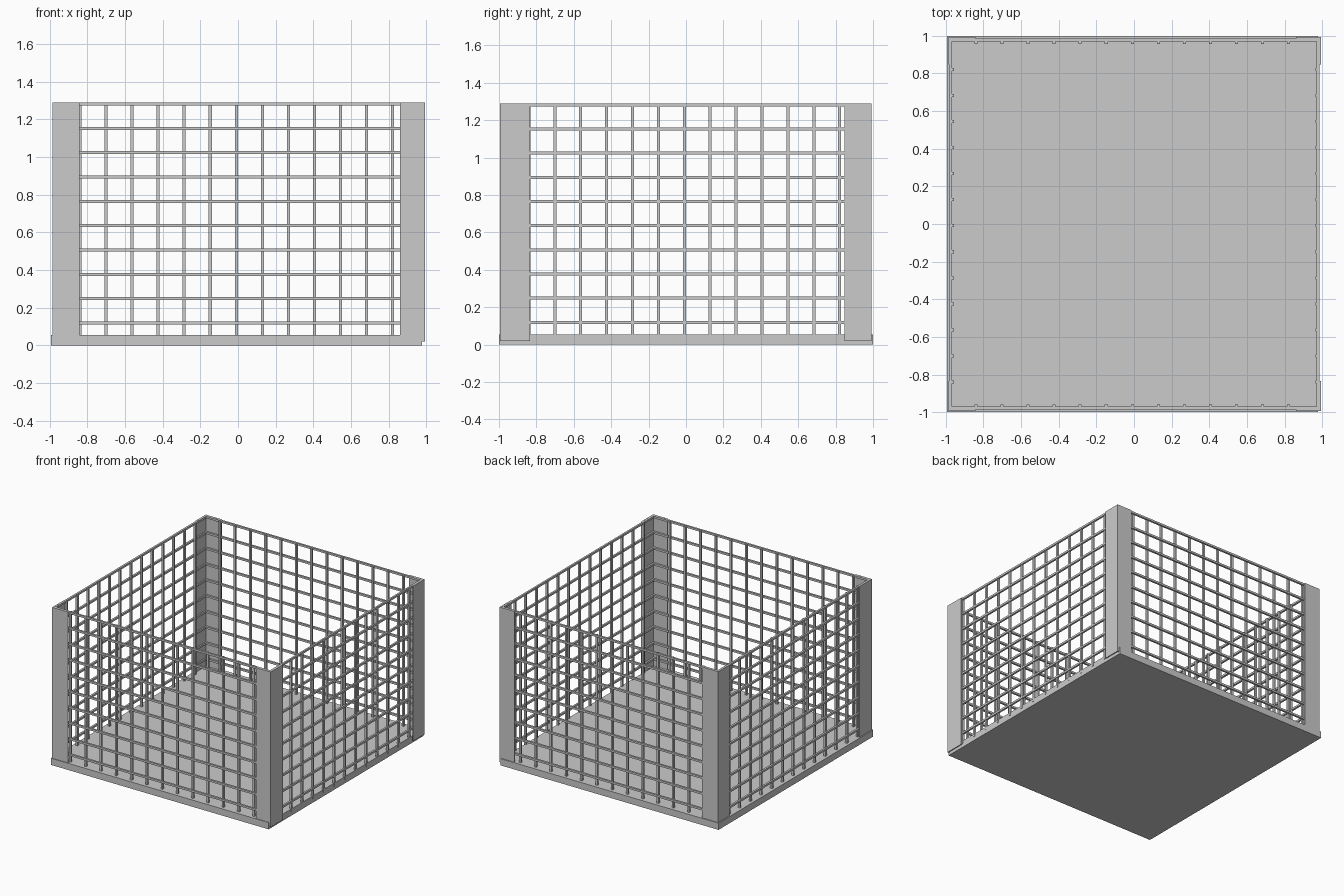
import bpy, bmesh

if "Cube" in bpy.data.objects:
    bpy.data.objects.remove(bpy.data.objects["Cube"])

def boxes(name, spans):
    """One object made of axis-aligned boxes given as (x0, x1, y0, y1, z0, z1)."""
    bm = bmesh.new()
    for x0, x1, y0, y1, z0, z1 in spans:
        verts = bmesh.ops.create_cube(bm, size=1)["verts"]
        for v in verts:
            v.co = (x0 if v.co.x < 0 else x1,
                    y0 if v.co.y < 0 else y1,
                    z0 if v.co.z < 0 else z1)
    mesh = bpy.data.meshes.new(name)
    bm.to_mesh(mesh)
    bm.free()
    obj = bpy.data.objects.new(name, mesh)
    bpy.context.collection.objects.link(obj)
    return obj

def angle_post(name, x, y, leg_x, leg_y, t=0.008, z0=0.02, z1=1.29):
    """L-section post with its outer corner at (x, y); signed leg lengths."""
    tx = t if leg_x > 0 else -t
    ty = t if leg_y > 0 else -t
    outline = [(0, 0), (leg_x, 0), (leg_x, ty), (tx, ty), (tx, leg_y), (0, leg_y)]
    bm = bmesh.new()
    face = bm.faces.new([bm.verts.new((x + a, y + b, z0)) for a, b in outline])
    top = bmesh.ops.extrude_face_region(bm, geom=[face])["geom"]
    for v in top:
        if isinstance(v, bmesh.types.BMVert):
            v.co.z = z1
    bmesh.ops.recalc_face_normals(bm, faces=bm.faces[:])
    mesh = bpy.data.meshes.new(name)
    bm.to_mesh(mesh)
    bm.free()
    obj = bpy.data.objects.new(name, mesh)
    bpy.context.collection.objects.link(obj)

# Floor slab
boxes("base_slab", [(-0.995, 0.978, -1.0, 1.0, 0.0, 0.055)])

# Corner angle posts
angle_post("post_front_left", -0.987, -0.995, 0.145, 0.16)
angle_post("post_front_right", 0.993, -0.995, -0.133, 0.16)
angle_post("post_back_left", -0.987, 0.993, 0.145, -0.145)
angle_post("post_back_right", 0.993, 0.993, -0.133, -0.145)

# Mesh walls: (name, runs along x?, horizontal bar depth range, vertical bar depth range)
H = 0.008
levels = [0.119 + 0.1292 * i for i in range(10)]
stations = [-0.009 + 0.1385 * i for i in range(-6, 7)]
walls = [
    ("front", True, (-0.987, -0.971), (-0.975, -0.958)),
    ("back", True, (0.970, 0.986), (0.957, 0.974)),
    ("left", False, (-0.984, -0.968), (-0.973, -0.956)),
    ("right", False, (0.971, 0.986), (0.965, 0.981)),
]
for name, along_x, h, v in walls:
    if along_x:
        rails = [(-0.984, 0.987, *h, z - H, z + H) for z in levels]
        bars = [(s - H, s + H, *v, 0.03, 1.285) for s in stations]
    else:
        rails = [(*h, -0.988, 0.986, z - H, z + H) for z in levels]
        bars = [(*v, s - H, s + H, 0.03, 1.285) for s in stations]
    boxes(name + "_horizontal_bars", rails)
    boxes(name + "_vertical_bars", bars)
